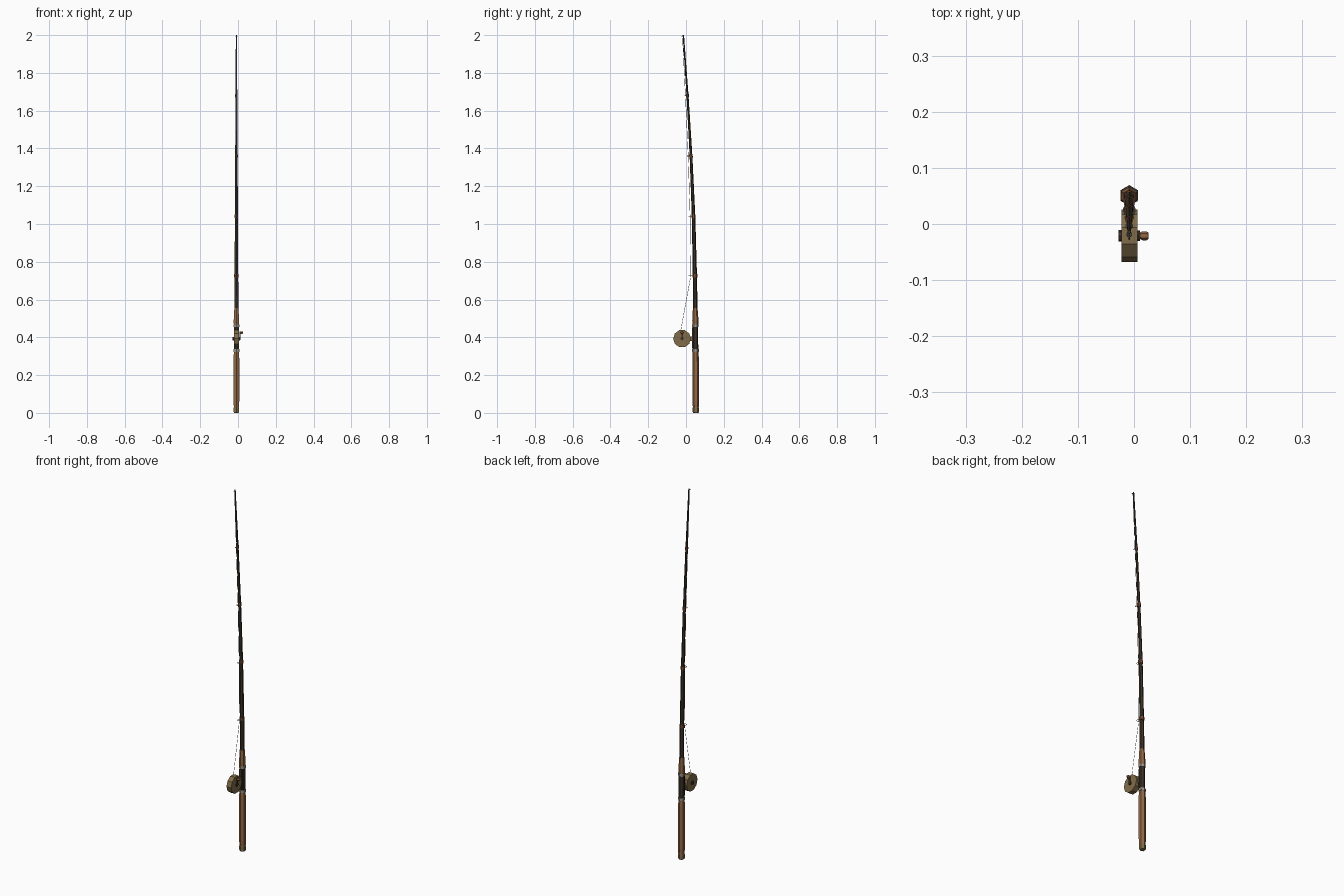
import bpy, bmesh, math
from mathutils import Vector

if "Cube" in bpy.data.objects:
    bpy.data.objects.remove(bpy.data.objects["Cube"])

X = -0.0085          # rod axis in x
REEL = Vector((-0.008, -0.021, 0.393))


def material(name, rgb):
    m = bpy.data.materials.new(name)
    m.diffuse_color = (*rgb, 1)
    m.use_nodes = True
    m.node_tree.nodes["Principled BSDF"].inputs["Base Color"].default_value = m.diffuse_color
    return m


WOOD = material("wood", (0.30, 0.14, 0.06))
DARK = material("dark_blank", (0.045, 0.03, 0.02))
BRASS = material("aged_brass", (0.22, 0.15, 0.065))
STEEL = material("steel", (0.32, 0.29, 0.25))
WRAP = material("thread_wrap", (0.20, 0.07, 0.03))
LINE = material("line", (0.22, 0.25, 0.30))


def make(name, bm, mat):
    bmesh.ops.recalc_face_normals(bm, faces=bm.faces)
    me = bpy.data.meshes.new(name)
    bm.to_mesh(me)
    bm.free()
    me.materials.append(mat)
    ob = bpy.data.objects.new(name, me)
    bpy.context.collection.objects.link(ob)
    return ob


def loft(name, stations, mat, sides=6, axis='Z', start=math.pi / 2):
    """Capped tube through (centre, radius) stations, rings across the axis."""
    bm = bmesh.new()
    rings = []
    for c, r in stations:
        ring = []
        for i in range(sides):
            a = start + math.tau * i / sides
            u, v = r * math.cos(a), r * math.sin(a)
            off = (u, v, 0) if axis == 'Z' else (0, u, v)
            ring.append(bm.verts.new(Vector(c) + Vector(off)))
        rings.append(ring)
    for a, b in zip(rings, rings[1:]):
        for i in range(sides):
            j = (i + 1) % sides
            bm.faces.new((a[i], a[j], b[j], b[i]))
    bm.faces.new(rings[0])
    bm.faces.new(rings[-1])
    return make(name, bm, mat)


def box(name, lo, hi, mat):
    bm = bmesh.new()
    bmesh.ops.create_cube(bm, size=1)
    lo, hi = Vector(lo), Vector(hi)
    for v in bm.verts:
        v.co = (lo + hi) / 2 + v.co * (hi - lo)
    return make(name, bm, mat)


def ring(name, centre, big, small, mat):
    bpy.ops.mesh.primitive_torus_add(major_segments=8, minor_segments=4, location=centre,
                                     major_radius=big, minor_radius=small)
    ob = bpy.context.object
    ob.name = name
    ob.data.materials.append(mat)


# Rod bend: centre y for a height
BEND = [(0, 0.052), (0.45, 0.05), (0.725, 0.047), (1.04, 0.040), (1.36, 0.0265), (1.68, 0.008), (2.0, -0.014)]


def rod_y(z):
    for (z0, y0), (z1, y1) in zip(BEND, BEND[1:]):
        if z <= z1:
            return y0 + (y1 - y0) * (z - z0) / (z1 - z0)
    return BEND[-1][1]


def rod_r(z):
    return 0.0125 + (0.0035 - 0.0125) * (z - 0.5) / 1.5


def on_rod(pairs):
    return [((X, rod_y(z), z), r) for z, r in pairs]


# Grip, seat and blank
loft("butt_cap", on_rod([(0, 0.014), (0.006, 0.017), (0.026, 0.017), (0.03, 0.0155)]), BRASS)
loft("rear_grip", on_rod([(0.028, 0.0155), (0.06, 0.0175), (0.18, 0.0178), (0.29, 0.0175), (0.325, 0.015)]), WOOD)
loft("reel_seat", on_rod([(0.32, 0.0145), (0.47, 0.0145)]), DARK)
for n, z in (("lower", 0.33), ("upper", 0.462)):
    loft(n + "_seat_band", on_rod([(z - 0.007, 0.0175), (z + 0.007, 0.0175)]), STEEL)
loft("fore_grip", on_rod([(0.465, 0.016), (0.49, 0.0165), (0.555, 0.0125)]), WOOD)
loft("rod_blank", on_rod([(z, rod_r(z)) for z in (0.54, 0.725, 1.04, 1.36, 1.52, 1.68, 1.84, 2.0)]), DARK)

# Line guides with thread wraps
path = [Vector((X, -0.028, REEL.z + 0.042))]
for k, z in enumerate((0.725, 1.04, 1.36, 1.68, 1.994)):
    r = rod_r(z)
    R = 0.0105 - 0.0016 * k
    y, yc = rod_y(z), rod_y(z) - r - R
    if k < 4:
        loft(f"guide_wrap_{k + 1}", on_rod([(z - 0.009, r + 0.002), (z + 0.009, r + 0.002)]), WRAP)
    else:
        yc = y - R - 0.001
    ring(f"guide_ring_{k + 1}", (X, yc, z), R, 0.0014, STEEL)
    path.append(Vector((X, yc, z)))

# Fishing line
for k, (a, b) in enumerate(zip(path, path[1:])):
    loft(f"line_{k + 1}", [(a, 0.001), (b, 0.001)], LINE, sides=4)

# Reel foot and stem
box("reel_foot", (X - 0.007, 0.031, 0.34), (X + 0.007, 0.04, 0.452), DARK)
box("reel_stem", (X - 0.005, 0.02, 0.38), (X + 0.005, 0.036, 0.405), BRASS)


def drum(name, x0, x1, r, mat, sides=10, dz=0.0):
    c = REEL + Vector((0, 0, dz))
    return loft(name, [((x0, c.y, c.z), r), ((x1, c.y, c.z), r)], mat, sides, 'X', 0)


# Reel, hubs and crank
drum("reel_drum", -0.022, 0.006, 0.047, BRASS)
drum("left_hub", -0.028, -0.021, 0.010, DARK, 8)
drum("right_hub", 0.005, 0.011, 0.009, DARK, 8)
box("crank_arm", (0.008, REEL.y - 0.004, REEL.z - 0.006), (0.012, REEL.y + 0.004, REEL.z + 0.038), DARK)
c = REEL + Vector((0, 0, 0.032))
loft("crank_knob", [((0.011, c.y, c.z), 0.006), ((0.015, c.y, c.z), 0.008),
                    ((0.022, c.y, c.z), 0.008), ((0.0255, c.y, c.z), 0.006)], WOOD, 6, 'X', 0)
